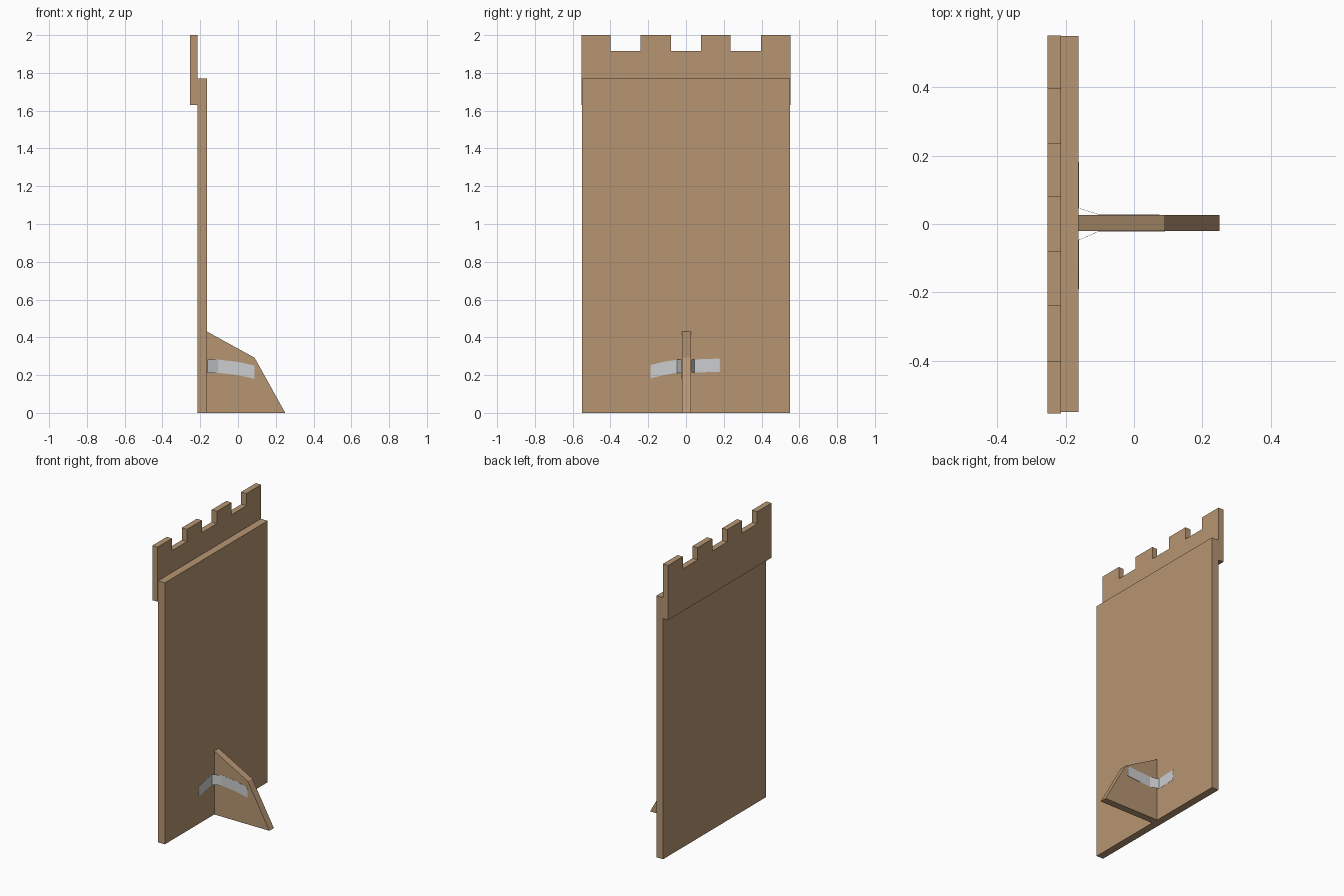
import bpy

if "Cube" in bpy.data.objects:
    bpy.data.objects.remove(bpy.data.objects["Cube"])


def material(name, rgb):
    m = bpy.data.materials.new(name)
    m.diffuse_color = (*rgb, 1)
    m.use_nodes = True
    m.node_tree.nodes["Principled BSDF"].inputs["Base Color"].default_value = m.diffuse_color
    return m


wood = material("plain wood", (0.47, 0.30, 0.17))
grey = material("tape grey", (0.60, 0.61, 0.62))


def make(name, verts, faces, mat):
    me = bpy.data.meshes.new(name)
    me.from_pydata(verts, [], faces)
    me.materials.append(mat)
    ob = bpy.data.objects.new(name, me)
    bpy.context.collection.objects.link(ob)
    return ob


def prism(name, outline, axis, lo, hi, mat):
    """Extrude a 2D outline along x (outline is y,z) or y (outline is x,z)."""
    def put(p, t):
        return (t, p[0], p[1]) if axis == "x" else (p[0], t, p[1])
    n = len(outline)
    verts = [put(p, lo) for p in outline] + [put(p, hi) for p in outline]
    faces = [tuple(range(n)), tuple(range(2 * n - 1, n - 1, -1))]
    faces += [(i, i + n, (i + 1) % n + n, (i + 1) % n) for i in range(n)]
    if axis == "x":
        faces = [f[::-1] for f in faces]
    return make(name, verts, faces, mat)


# Main board
prism("main_panel", [(-0.55, 0), (0.55, 0), (0.55, 1.77), (-0.55, 1.77)],
      "x", -0.214, -0.163, wood)

# Notched battlement board fixed behind the top edge
outline = [(-0.554, 1.63), (0.552, 1.63), (0.552, 2.0)]
for c in (0.316, 0.0, -0.32):
    outline += [(c + 0.08, 2.0), (c + 0.08, 1.917), (c - 0.08, 1.917), (c - 0.08, 2.0)]
outline.append((-0.554, 2.0))
prism("battlement", outline, "x", -0.253, -0.214, wood)

# Standing brace
prism("support_brace", [(-0.163, 0), (0.25, 0), (0.088, 0.292), (-0.163, 0.43)],
      "y", -0.021, 0.027, wood)


def tape(name, path, height=0.07):
    """Thin ribbon along (x, y, z_bottom) points with torn zigzag ends."""
    n = len(path)
    verts = [(x, y, z) for x, y, z in path] + [(x, y, z + height) for x, y, z in path]
    faces = [[i, i + 1, i + 1 + n, i + n] for i in range(n - 1)]
    teeth = 7
    for end, inner in ((0, 1), (n - 1, n - 2)):
        a, b = path[end], path[inner]
        length = ((a[0] - b[0]) ** 2 + (a[1] - b[1]) ** 2) ** 0.5
        ids = []
        for k in range(1, teeth + 1):
            s = 0.005 * (k % 2) / length
            ids.append(len(verts))
            verts.append((a[0] + (b[0] - a[0]) * s, a[1] + (b[1] - a[1]) * s,
                          a[2] + height * k / (teeth + 1)))
        if end == 0:
            faces[0] += ids[::-1]
        else:
            faces[-1] = [end - 1, end] + ids + [end + n, end - 1 + n]
    ob = make(name, verts, faces, grey)
    mod = ob.modifiers.new("thickness", "SOLIDIFY")
    mod.thickness = 0.001
    mod.offset = 0


# Tape strips bridging the corner on both sides of the brace
tape("tape_left", [(0.09, -0.0225, 0.18), (0.0, -0.0225, 0.2), (-0.105, -0.0225, 0.212),
                   (-0.1615, -0.047, 0.212), (-0.1615, -0.12, 0.2), (-0.1615, -0.19, 0.182)])
tape("tape_right", [(0.075, 0.0285, 0.225), (-0.105, 0.0285, 0.213),
                    (-0.1615, 0.046, 0.213), (-0.1615, 0.182, 0.218)])
